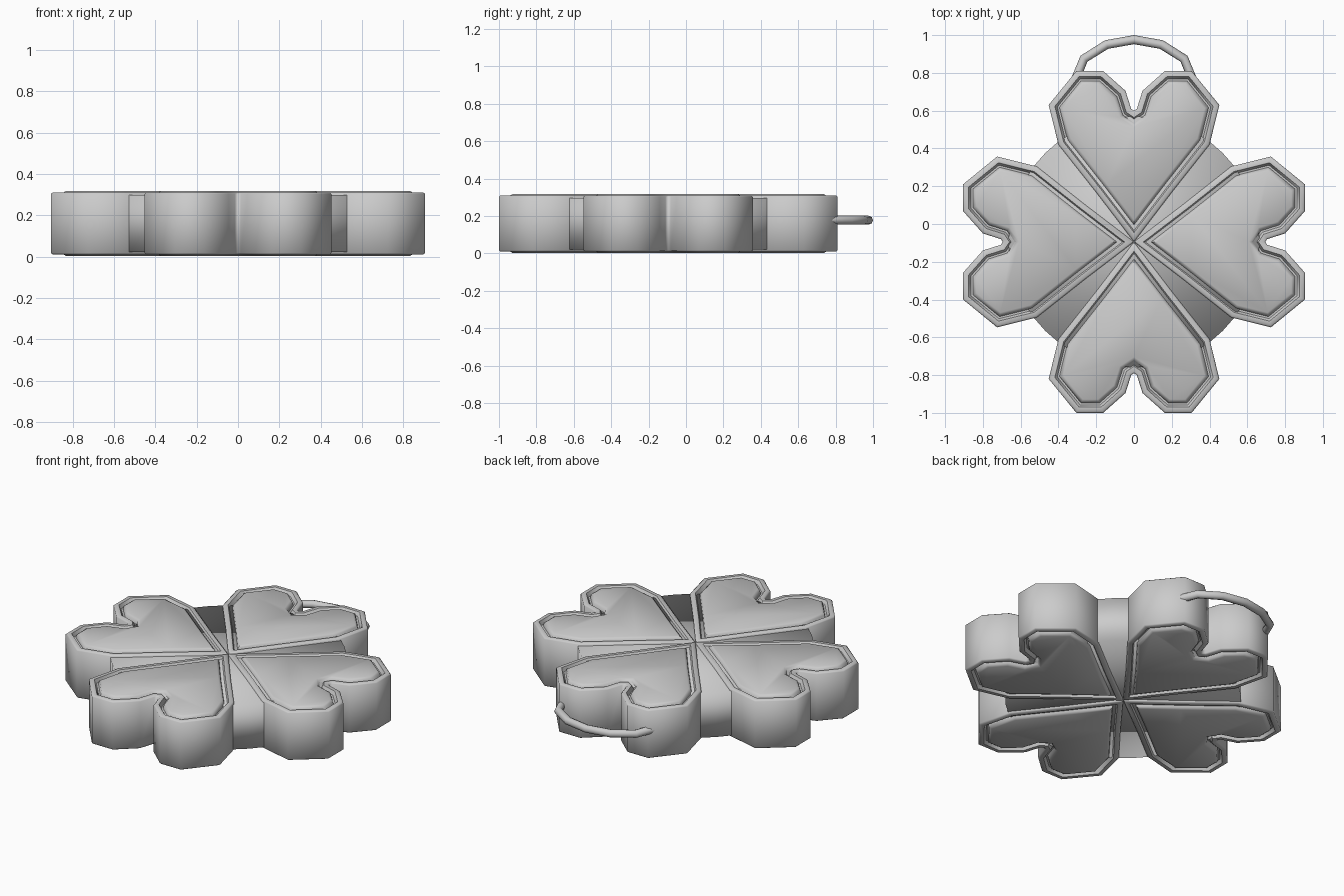
import bpy, bmesh, math
from mathutils import Vector, Matrix

if "Cube" in bpy.data.objects:
    bpy.data.objects.remove(bpy.data.objects["Cube"])

CY, MID = -0.095, 0.16   # clover centre and mid height


def finish(bm, name, angle):
    bmesh.ops.recalc_face_normals(bm, faces=bm.faces)
    me = bpy.data.meshes.new(name)
    bm.to_mesh(me)
    bm.free()
    ob = bpy.data.objects.new(name, me)
    bpy.context.collection.objects.link(ob)
    bpy.ops.object.select_all(action='DESELECT')
    ob.select_set(True)
    bpy.context.view_layer.objects.active = ob
    bpy.ops.object.shade_smooth_by_angle(angle=math.radians(angle))
    return ob


def inset(pts, d):
    # mitred inward offset of a counter-clockwise outline
    out = []
    n = len(pts)
    for i, p in enumerate(pts):
        a = (p - pts[i - 1]).normalized()
        b = (pts[(i + 1) % n] - p).normalized()
        na, nb = Vector((-a.y, a.x)), Vector((-b.y, b.x))
        out.append(p + (na + nb) * (d / (1 + na.dot(nb))))
    return out


# heart outline, tip at the clover centre, lobes outward along +y
half = [(0.20, 0.262), (0.40, 0.515), (0.452, 0.725), (0.305, 0.905),
        (0.163, 0.905), (0.045, 0.80), (0.015, 0.705)]
heart = [Vector((0, 0))] + [Vector(p) for p in half] + [Vector((0, 0.695))]
heart += [Vector((-x, y)) for x, y in reversed(half)]

# rim, groove and raised panel: (inset, half height)
top = [(0.0, 0.143), (0.008, 0.15), (0.030, 0.15), (0.042, 0.128),
       (0.052, 0.128), (0.058, 0.148), (0.072, 0.157)]
profile = [(d, -h) for d, h in reversed(top)] + top

for k, side in enumerate(("back", "left", "front", "right")):
    bm = bmesh.new()
    rings = []
    for d, h in profile:
        rings.append([bm.verts.new((p.x, p.y, h)) for p in inset(heart, d)])
    n = len(heart)
    for r0, r1 in zip(rings, rings[1:]):
        for i in range(n):
            j = (i + 1) % n
            bm.faces.new((r0[i], r0[j], r1[j], r1[i]))
    bm.faces.new(rings[0])
    bm.faces.new(rings[-1])
    bm.transform(Matrix.Translation((0, CY, MID)) @ Matrix.Rotation(k * math.pi / 2, 4, 'Z'))
    finish(bm, side + "_leaf", 50)

# core disc seen in the gaps between the leaves
bm = bmesh.new()
bmesh.ops.create_cone(bm, cap_ends=True, segments=48, radius1=0.665, radius2=0.665,
                      depth=0.275, matrix=Matrix.Translation((0, CY, MID)))
finish(bm, "core_disc", 180)

# hanging loop behind the back leaf
path = [(-0.32, 0.74), (-0.265, 0.875), (-0.145, 0.95), (0, 0.976),
        (0.145, 0.95), (0.265, 0.875), (0.32, 0.74)]
cu = bpy.data.curves.new("hanging_loop", 'CURVE')
cu.dimensions = '3D'
cu.bevel_depth = 0.024
cu.bevel_resolution = 2
cu.use_fill_caps = True
sp = cu.splines.new('POLY')
sp.points.add(len(path) - 1)
for pt, (x, y) in zip(sp.points, path):
    pt.co = (x, y, 0.178, 1)
sp.use_smooth = True
loop = bpy.data.objects.new("hanging_loop", cu)
bpy.context.collection.objects.link(loop)
